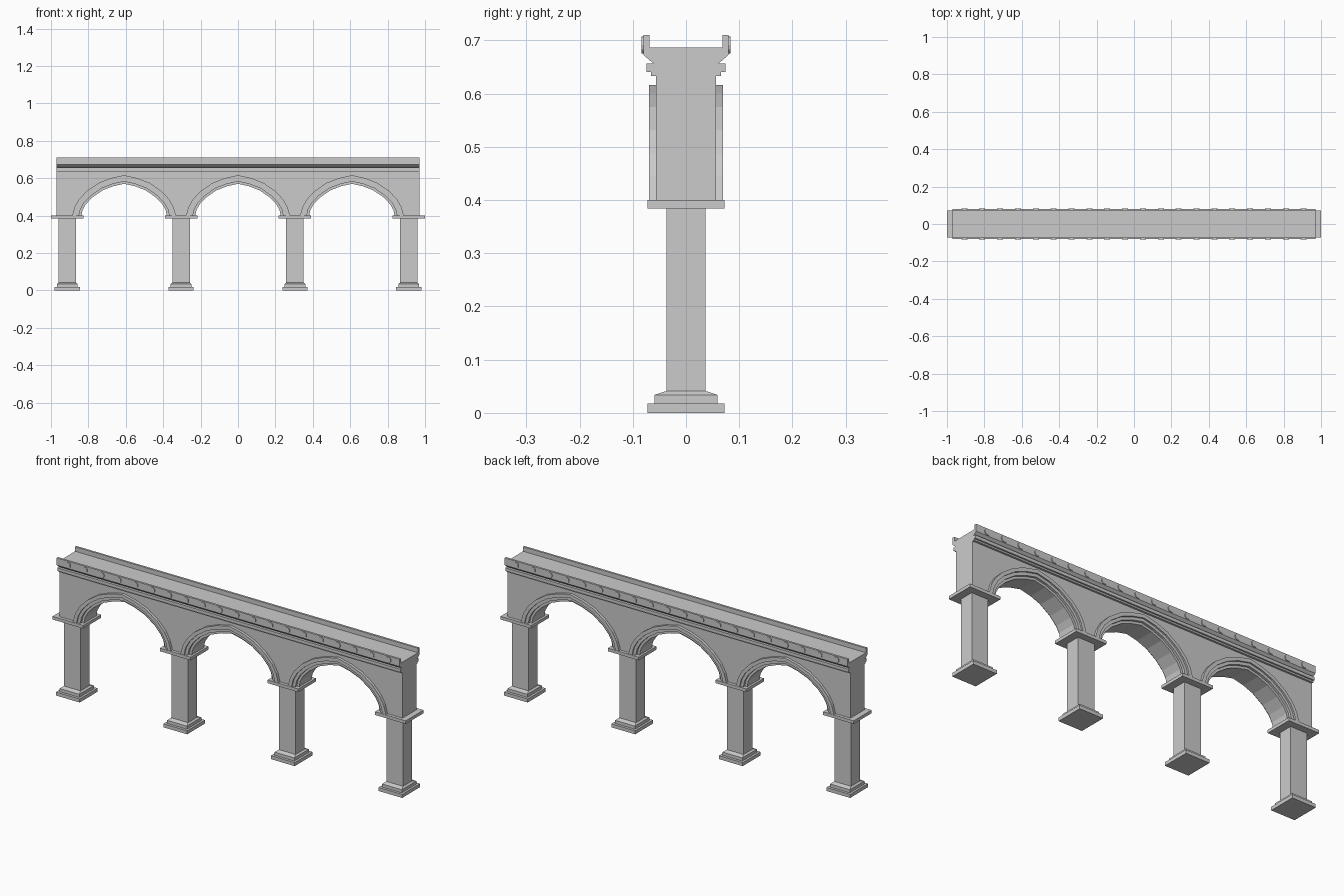
import bpy, bmesh, math
from mathutils import Vector

if "Cube" in bpy.data.objects:
    bpy.data.objects.remove(bpy.data.objects["Cube"])

WALL_Y, SPAN = 0.056, 0.609
PIERS = [-0.913, -0.3045, 0.3045, 0.913]
ARCHES = [-SPAN, 0, SPAN]


def finish(name, bm):
    bmesh.ops.remove_doubles(bm, verts=bm.verts, dist=1e-6)
    bmesh.ops.recalc_face_normals(bm, faces=bm.faces)
    me = bpy.data.meshes.new(name)
    bm.to_mesh(me)
    bm.free()
    ob = bpy.data.objects.new(name, me)
    bpy.context.collection.objects.link(ob)
    return ob


def prism(name, pts, offset):
    """Extrude a closed outline of 3D points along offset."""
    bm = bmesh.new()
    f = bm.faces.new([bm.verts.new(p) for p in pts])
    new = bmesh.ops.extrude_face_region(bm, geom=[f], use_keep_orig=True)['geom']
    for v in new:
        if isinstance(v, bmesh.types.BMVert):
            v.co += Vector(offset)
    return finish(name, bm)


def stack(name, x, levels):
    """Rectangular sections (half x, half y, z) joined from bottom to top."""
    bm = bmesh.new()
    rings = [[bm.verts.new((x + sx * hx, sy * hy, z))
              for sx, sy in ((-1, -1), (1, -1), (1, 1), (-1, 1))]
             for hx, hy, z in levels]
    for a, b in zip(rings, rings[1:]):
        for i in range(4):
            j = (i + 1) % 4
            bm.faces.new((a[i], a[j], b[j], b[i]))
    bm.faces.new(rings[0])
    bm.faces.new(rings[-1])
    return finish(name, bm)


# Piers with stepped base and flat capital
for x in PIERS:
    stack("pier", x, [
        (0.067, 0.072, 0), (0.067, 0.072, 0.018), (0.056, 0.059, 0.018),
        (0.056, 0.059, 0.034), (0.047, 0.037, 0.041), (0.047, 0.037, 0.384),
        (0.087, 0.072, 0.384), (0.087, 0.072, 0.400)])

# Faceted low-pointed arch curve, inner edge
half = [(0.228, 0.40), (0.222, 0.43), (0.205, 0.46), (0.170, 0.497),
        (0.115, 0.535), (0.058, 0.557)]
curve = [(-x, z) for x, z in half] + [(0, 0.57)] + [(x, z) for x, z in reversed(half)]


def arch(off):
    """Arch curve pushed outward by off, with mitred corners."""
    out = []
    n = len(curve)
    for i, (x, z) in enumerate(curve):
        if i in (0, n - 1):
            out.append((x + math.copysign(off * 1.1, x), z))
            continue
        p = Vector((x, z))
        d1 = (p - Vector(curve[i - 1])).normalized()
        d2 = (Vector(curve[i + 1]) - p).normalized()
        n1, n2 = Vector((-d1.y, d1.x)), Vector((-d2.y, d2.x))
        m = (n1 + n2).normalized()
        q = p + m * off / m.dot(n1)
        out.append((q.x, q.y))
    return out


# Arcade wall with three open arches
outline = [(0.971, 0.634), (-0.971, 0.634), (-0.971, 0.40)]
for cx in ARCHES:
    outline += [(cx + x, z) for x, z in arch(0.043)]
outline.append((0.971, 0.40))
prism("arcade_wall", [(x, -WALL_Y, z) for x, z in outline], (0, 2 * WALL_Y, 0))

# Stepped arch mouldings swept along each arch
section = [(0.045, 0.070), (0.027, 0.070), (0.027, 0.062),
           (0.012, 0.062), (0.012, 0.050), (0.0, 0.050)]
section = [(o, -y) for o, y in section] + [(o, y) for o, y in reversed(section)]
for cx in ARCHES:
    bm = bmesh.new()
    rails = [[bm.verts.new((cx + x, y, z)) for x, z in arch(o)] for o, y in section]
    for k in range(len(rails)):
        a, b = rails[k], rails[(k + 1) % len(rails)]
        for i in range(len(curve) - 1):
            bm.faces.new((a[i], a[i + 1], b[i + 1], b[i]))
    bm.faces.new([r[0] for r in rails])
    bm.faces.new([r[-1] for r in rails])
    finish("arch_moulding", bm)

# Cornice, water channel and parapets as one profile
prof = [(0.056, 0.633), (0.066, 0.633), (0.066, 0.641), (0.074, 0.641),
        (0.074, 0.657), (0.061, 0.657), (0.070, 0.664), (0.080, 0.673),
        (0.080, 0.710), (0.069, 0.710), (0.069, 0.687)]
prof = prof + [(-y, z) for y, z in reversed(prof)]
prism("channel_and_cornice", [(-0.971, y, z) for y, z in prof], (1.942, 0, 0))

# Row of round studs on both parapets
COUNT, SIDES, R = 20, 12, 0.016
for side in (-1, 1):
    for i in range(COUNT):
        cx = (i - (COUNT - 1) / 2) * 0.0955
        ring = [(cx + R * math.cos(2 * math.pi * k / SIDES), side * 0.078,
                 0.691 + R * math.sin(2 * math.pi * k / SIDES)) for k in range(SIDES)]
        prism("parapet_stud", ring, (0, side * 0.006, 0))
